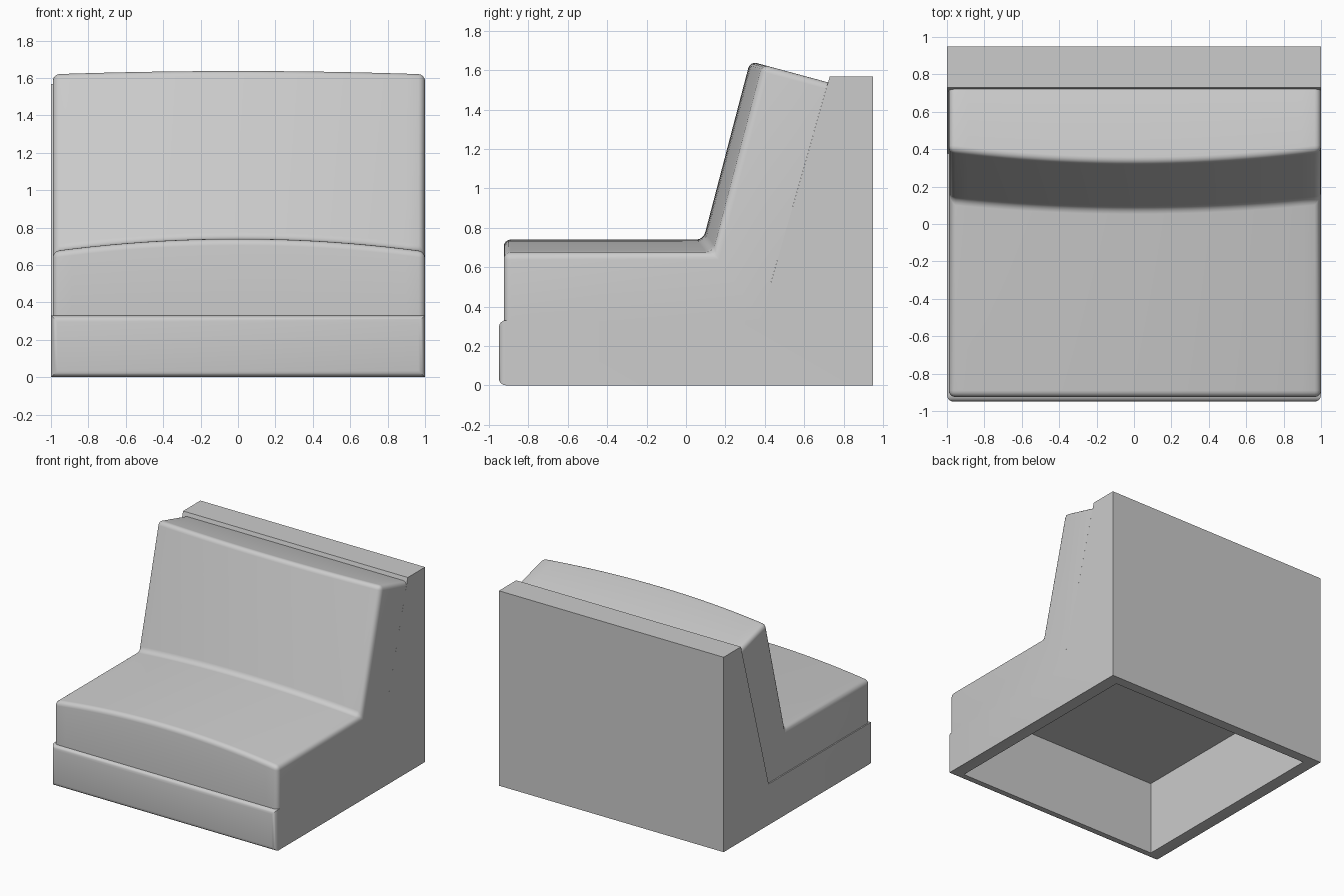
import bpy, bmesh, math

if "Cube" in bpy.data.objects:
    bpy.data.objects.remove(bpy.data.objects["Cube"])

# Single upholstery colour
grey = bpy.data.materials.new("light_grey_fabric")
grey.use_nodes = True
GREY = (0.6, 0.6, 0.6, 1)
grey.diffuse_color = GREY
grey.node_tree.nodes["Principled BSDF"].inputs["Base Color"].default_value = GREY


def loft(name, profile_at, xs, is_round, radius):
    """Sweep a y-z profile across x, cap both ends and round chosen edges."""
    bm = bmesh.new()
    rings = [[bm.verts.new((x, y, z)) for y, z in profile_at(x)] for x in xs]
    n = len(rings[0])
    for a, b in zip(rings, rings[1:]):
        for i in range(n):
            j = (i + 1) % n
            bm.faces.new((a[i], a[j], b[j], b[i]))
    bm.faces.new(rings[0])
    bm.faces.new(rings[-1][::-1])
    bmesh.ops.recalc_face_normals(bm, faces=bm.faces[:])
    bm.verts.index_update()
    edges = []
    for e in bm.edges:
        (ra, ia), (rb, ib) = (divmod(v.index, n) for v in e.verts)
        if is_round(ra, rb, ia, ib, len(xs) - 1):
            edges.append(e)
    bmesh.ops.bevel(bm, geom=edges, offset=radius, segments=4,
                    profile=0.5, affect='EDGES', clamp_overlap=True)
    mesh = bpy.data.meshes.new(name)
    bm.to_mesh(mesh)
    bm.free()
    mesh.materials.append(grey)
    obj = bpy.data.objects.new(name, mesh)
    bpy.context.collection.objects.link(obj)
    return obj


# Frame: low plinth with a leaning back block
def frame_profile(x):
    return [(-0.95, 0), (-0.95, 0.33), (0.377, 0.33),
            (0.73, 1.568), (0.95, 1.568), (0.95, 0)]


def frame_round(ra, rb, ia, ib, last):
    across = ra != rb and ia == ib and ia in (0, 1)
    upright = ra == rb and {ia, ib} == {0, 1}
    return across or upright


# Cushion: seat and backrest in one piece, crowned in the middle
def cushion_profile(x):
    drop = 0.068 * x * x
    shift = drop * 1.03
    apex = 0.325 + shift / 1.07
    return [(-0.925, 0.33), (-0.925, 0.74 - drop),
            (0.088 + shift - 0.262 * drop, 0.74 - drop),
            (apex, 1.645 - 0.27 * (apex - 0.325)),
            (0.721, 1.538), (0.377, 0.33)]


def cushion_round(ra, rb, ia, ib, last):
    across = ra != rb and ia == ib and ia in (1, 2, 3)
    rim = ra == rb and ra in (0, last) and abs(ia - ib) == 1 and max(ia, ib) < 5
    return across or rim


steps = 20
frame = loft("frame", frame_profile, [-1, 1], frame_round, 0.035)
cushion = loft("cushion", cushion_profile,
               [-0.99 + 1.99 * i / steps for i in range(steps + 1)],
               cushion_round, 0.035)

# Hollow underside
bpy.ops.mesh.primitive_cube_add(size=1, location=(0, -0.005, 0.19))
cutter = bpy.context.object
cutter.name = "underside_cutter"
cutter.scale = (1.8, 1.75, 0.8)
cutter.hide_render = True
cutter.data.materials.append(grey)

for obj in (frame, cushion):
    bpy.ops.object.select_all(action='DESELECT')
    obj.select_set(True)
    bpy.context.view_layer.objects.active = obj
    hollow = obj.modifiers.new("hollow", 'BOOLEAN')
    hollow.operation = 'DIFFERENCE'
    hollow.solver = 'EXACT'
    hollow.object = cutter
    bpy.ops.object.modifier_apply(modifier=hollow.name)
    bpy.ops.object.shade_smooth_by_angle(angle=math.radians(30))

bpy.data.objects.remove(cutter)
